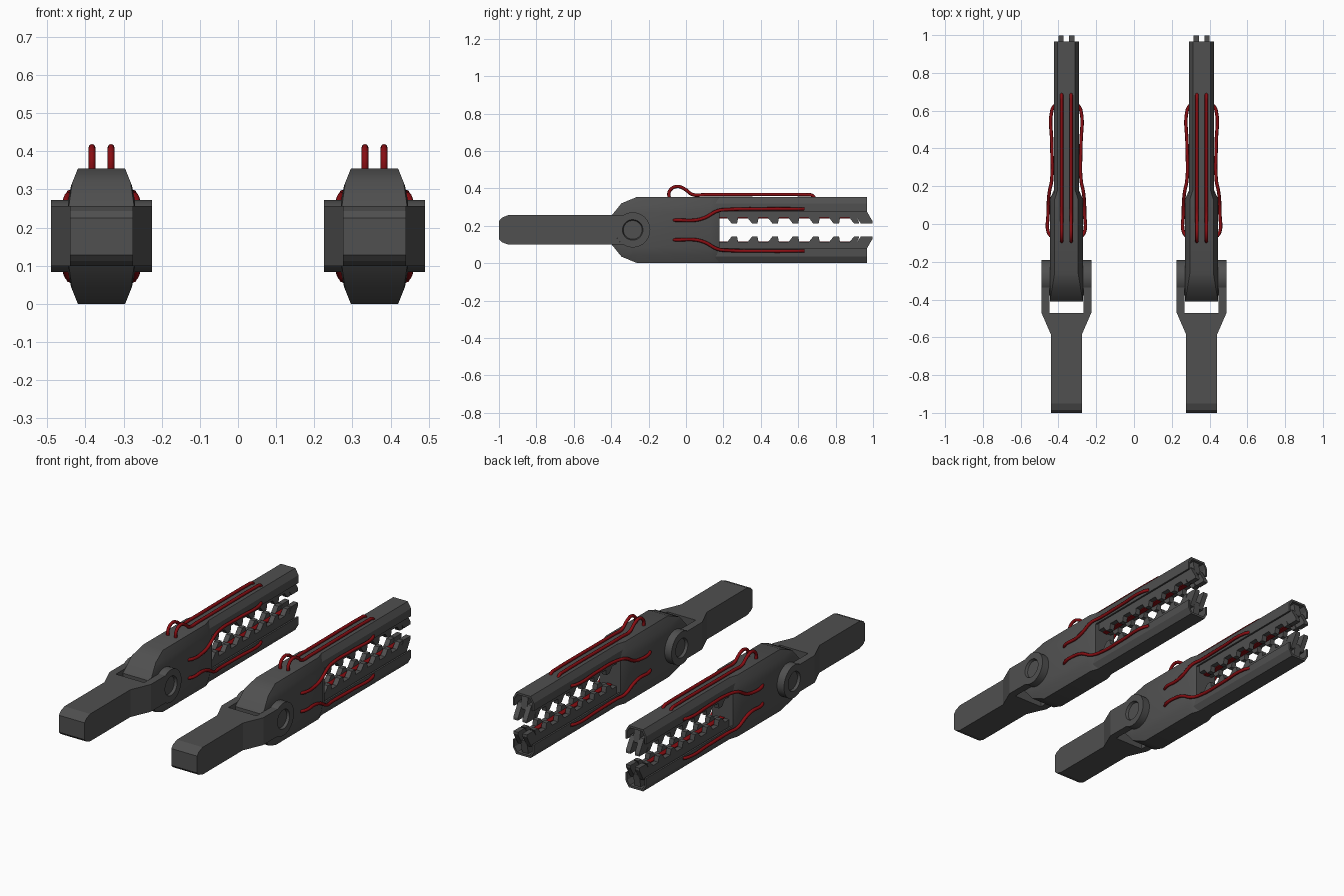
import bpy, bmesh, math

if "Cube" in bpy.data.objects:
    bpy.data.objects.remove(bpy.data.objects["Cube"])

MID = 0.1775  # height of the symmetry plane


def material(name, rgb):
    m = bpy.data.materials.new(name)
    m.diffuse_color = (*rgb, 1)
    m.use_nodes = True
    m.node_tree.nodes["Principled BSDF"].inputs["Base Color"].default_value = m.diffuse_color
    return m


GREY = material("dark grey metal", (0.08, 0.08, 0.08))
RED = material("deep red cable", (0.25, 0.004, 0.006))


def loft(name, rings, mat, cx, flip=False):
    """Skin closed rings of (x, y, z) points, cap both ends."""
    bm = bmesh.new()
    rows = [[bm.verts.new((x + cx, y, 2 * MID - z if flip else z)) for x, y, z in r] for r in rings]
    n = len(rows[0])
    for a, b in zip(rows, rows[1:]):
        for i in range(n):
            j = (i + 1) % n
            bm.faces.new((a[i], a[j], b[j], b[i]))
    bm.faces.new(rows[0])
    bm.faces.new(rows[-1])
    bmesh.ops.remove_doubles(bm, verts=bm.verts, dist=0.0005)
    bmesh.ops.recalc_face_normals(bm, faces=bm.faces)
    me = bpy.data.meshes.new(name)
    bm.to_mesh(me)
    bm.free()
    me.materials.append(mat)
    ob = bpy.data.objects.new(name, me)
    bpy.context.collection.objects.link(ob)
    return ob


def slab(name, profile, x0, x1, mat, cx, flip=False):
    """Extrude a (y, z) side profile from x0 to x1."""
    return loft(name, [[(x, y, z) for y, z in profile] for x in (x0, x1)], mat, cx, flip)


def smooth(ob):
    bpy.ops.object.select_all(action='DESELECT')
    ob.select_set(True)
    bpy.context.view_layer.objects.active = ob
    bpy.ops.object.shade_smooth_by_angle(angle=math.radians(35))


def cable(name, pts, cx, sx=1, flip=False):
    cu = bpy.data.curves.new(name, 'CURVE')
    cu.dimensions = '3D'
    cu.bevel_depth = 0.009
    cu.bevel_resolution = 2
    cu.resolution_u = 5
    cu.use_fill_caps = True
    sp = cu.splines.new('BEZIER')
    sp.bezier_points.add(len(pts) - 1)
    for p, (x, y, z) in zip(sp.bezier_points, pts):
        p.co = (cx + sx * x, y, 2 * MID - z if flip else z)
        p.handle_left_type = p.handle_right_type = 'AUTO'
    cu.materials.append(RED)
    bpy.context.collection.objects.link(bpy.data.objects.new(name, cu))


def box_ring(w, y, z0, z1):
    return [(-w, y, z0), (w, y, z0), (w, y, z1), (-w, y, z1)]


# Body cross-section: (half width, height) up one side
SECTION = [(0.062, 0), (0.08, 0.045), (0.088, 0.085), (0.088, 0.27), (0.08, 0.31), (0.062, 0.355)]


def half_width(z):
    for (w0, z0), (w1, z1) in zip(SECTION, SECTION[1:]):
        if z <= z1:
            return w0 + (w1 - w0) * (z - z0) / (z1 - z0)
    return SECTION[-1][0]


def body_ring(y, lo, hi, scale=1):
    side = [min(max(z, lo), hi) for _, z in SECTION]
    # keep stacked points distinct where the nose is lower
    side = [z + 0.002 * (i - 2.5) if z in (lo, hi) and 0 < lo else z for i, z in enumerate(side)]
    right = [(half_width(z) * scale, y, z) for z in side]
    return right + [(-x, y, z) for x, y, z in reversed(right)]


PY, PZ, PR = -0.285, 0.178, 0.094  # pivot centre and radius

SIDE_CABLE = [(0.082, -0.065, 0.23), (0.097, -0.04, 0.23), (0.097, 0.05, 0.23), (0.096, 0.1, 0.243),
              (0.09, 0.17, 0.28), (0.078, 0.23, 0.287), (0.077, 0.42, 0.29), (0.077, 0.6, 0.29),
              (0.062, 0.63, 0.29)]
TOP_CABLE = [(0, -0.09, 0.345), (0, -0.088, 0.385), (0, -0.05, 0.41), (0, -0.01, 0.398),
             (0, 0.035, 0.367), (0, 0.1, 0.366), (0, 0.64, 0.366), (0, 0.675, 0.362), (0, 0.69, 0.345)]

# Toothed inner rail side profile
STEP = 0.109
teeth = []
for i in range(7):
    y = 0.175 + i * STEP
    teeth += [(y - 0.005, 0.243), (y + 0.045, 0.243), (y + 0.07, 0.211), (y + 0.098, 0.211)]
RAIL = [(0.15, 0.243)] + teeth[1:] + [(0.915, 0.243), (0.935, 0.211), (0.997, 0.211), (0.997, 0.225),
                                      (0.955, 0.297), (0.15, 0.297)]

# Open channel that covers each inner rail
half_shell = [(0.056, 0.275), (0.066, 0.275), (0.066, 0.32), (0.046, 0.355)]
inner_shell = [(0.04, 0.343), (0.056, 0.316)]
SHELL = (half_shell + [(-x, z) for x, z in reversed(half_shell)]
         + [(-x, z) for x, z in reversed(inner_shell)] + inner_shell)

for cx in (-0.358, 0.358):
    # Handle widening into the fork
    loft("handle", [box_ring(0.082, -1, 0.128, 0.225), box_ring(0.082, -0.985, 0.112, 0.243),
                    box_ring(0.082, -0.95, 0.1, 0.257), box_ring(0.082, -0.585, 0.1, 0.257),
                    box_ring(0.132, -0.47, 0.1, 0.257)], GREY, cx)

    # Fork arms with round recessed pivots
    a0 = math.asin(0.0785 / PR)
    arc = [(PY - PR * math.cos(a), PZ + PR * math.sin(a)) for a in (a0 - a0 * k / 4 for k in range(9))]
    for s in (-1, 1):
        slab("fork_arm", [(-0.47, 0.1), (-0.47, 0.257)] + arc, s * 0.09, s * 0.132, GREY, cx)
        rings = []
        for x, r in ((0.08, PR), (0.132, PR), (0.132, 0.055), (0.117, 0.05)):
            rings.append([(s * x, PY + r * math.cos(t), PZ + r * math.sin(t))
                          for t in (math.tau * k / 32 for k in range(32))])
        smooth(loft("fork_pivot", rings, GREY, cx))

    # Main body with a chamfered nose and tapered rear
    smooth(loft("body", [body_ring(-0.41, 0.12, 0.235), body_ring(-0.345, 0.04, 0.315),
                         body_ring(-0.26, 0, 0.355), body_ring(0.13, 0, 0.355),
                         body_ring(0.18, 0, 0.355, 0.75)], GREY, cx))

    for flip in (False, True):
        # Outer rail covers
        loft("rail_cover", [[(x, y, z) for x, z in SHELL] for y in (0.15, 0.967)], GREY, cx, flip)
        # Toothed rails, red strip between them, and spine joining rail to cover
        for s in (-1, 1):
            slab("toothed_rail", RAIL, s * 0.014, s * 0.043, GREY, cx, flip)
        slab("rail_core", [(0.15, 0.238), (0.93, 0.238), (0.93, 0.27), (0.15, 0.27)],
             -0.0145, 0.0145, RED, cx, flip)
        slab("rail_spine", [(0.15, 0.268), (0.965, 0.268), (0.95, 0.35), (0.15, 0.35)],
             -0.02, 0.02, GREY, cx, flip)
        # Side cables
        for s in (-1, 1):
            cable("side_cable", SIDE_CABLE, cx, s, flip)

    # Twin cables along the top
    for dx in (-0.025, 0.025):
        cable("top_cable", TOP_CABLE, cx + dx)
